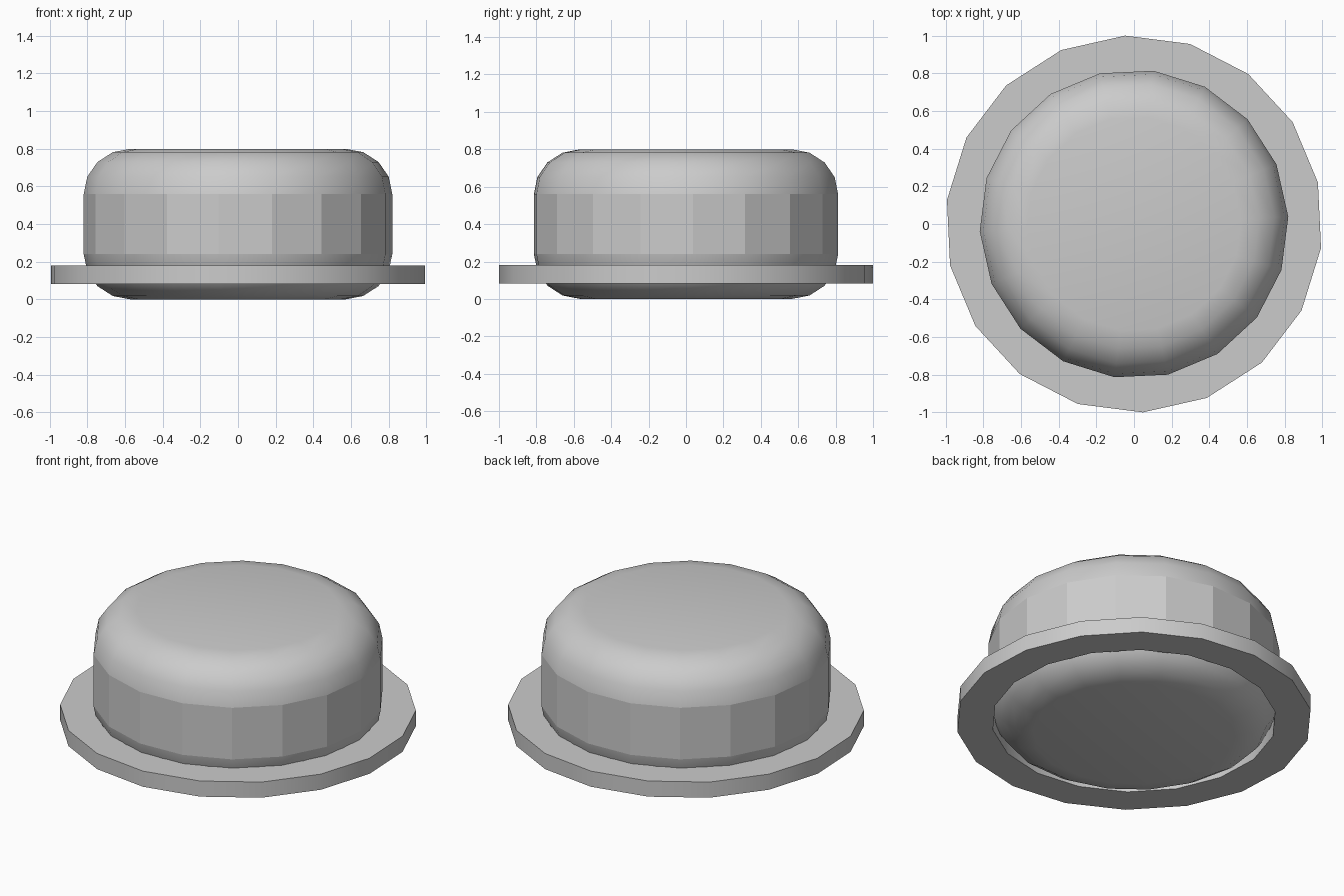
import bpy, bmesh
from math import sin, cos, pi, radians

if "Cube" in bpy.data.objects:
    bpy.data.objects.remove(bpy.data.objects["Cube"])

SIDES = 18


def lathe(name, profile, phase, closed=False, flat_rows=()):
    """Spin (radius, z) points into a faceted solid; an open profile gets caps."""
    bm = bmesh.new()
    rings = []
    for r, z in profile:
        ring = []
        for i in range(SIDES):
            a = radians(phase) + 2 * pi * i / SIDES
            ring.append(bm.verts.new((r * cos(a), r * sin(a), z)))
        rings.append(ring)
    n = len(rings)
    for k in range(n if closed else n - 1):
        lo, hi = rings[k], rings[(k + 1) % n]
        for i in range(SIDES):
            j = (i + 1) % SIDES
            f = bm.faces.new((lo[i], lo[j], hi[j], hi[i]))
            f.smooth = k not in flat_rows
    if not closed:
        bm.faces.new(rings[0][::-1]).smooth = True
        bm.faces.new(rings[-1]).smooth = True
    bmesh.ops.recalc_face_normals(bm, faces=bm.faces)
    mesh = bpy.data.meshes.new(name)
    bm.to_mesh(mesh)
    bm.free()
    obj = bpy.data.objects.new(name, mesh)
    bpy.context.collection.objects.link(obj)
    return obj


# Rounded button body: smooth fillets above and below a faceted wall
STEPS = 4
fillet = [(0.57 + 0.25 * cos(t), 0.24 * sin(t))
          for t in (pi / 2 * k / STEPS for k in range(STEPS + 1))]
profile = [(r, 0.24 - h) for r, h in reversed(fillet)]
profile += [(r, 0.56 + h) for r, h in fillet]
lathe("button_body", profile, 2.7, flat_rows=(STEPS,))

# Flat collar ring around the body
collar = lathe("collar_ring",
               [(0.80, 0.083), (1.001, 0.083), (1.001, 0.18), (0.80, 0.18)],
               12.7, closed=True)
bpy.ops.object.select_all(action='DESELECT')
collar.select_set(True)
bpy.context.view_layer.objects.active = collar
bpy.ops.object.shade_smooth_by_angle(angle=radians(30))
